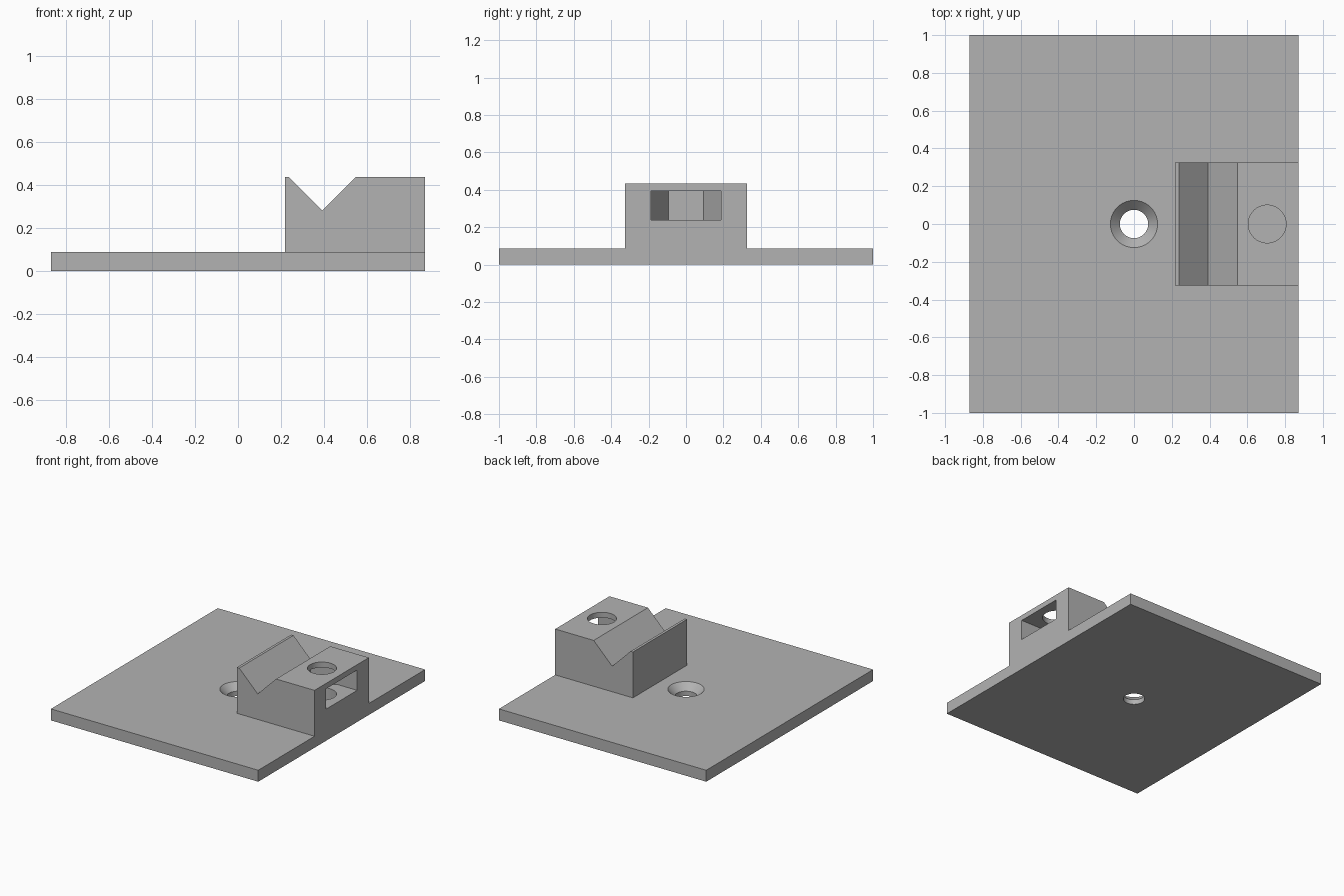
import bpy, bmesh, math
from mathutils import Vector

if "Cube" in bpy.data.objects:
    bpy.data.objects.remove(bpy.data.objects["Cube"])

W, L, T, TOP = 0.87, 1.0, 0.087, 0.435   # half width, half length, plate top, block top
BX = 0.705                               # bolt axis

grey = bpy.data.materials.new("grey")
grey.diffuse_color = (0.45, 0.45, 0.45, 1)
grey.use_nodes = True
grey.node_tree.nodes["Principled BSDF"].inputs["Base Color"].default_value = grey.diffuse_color


def prism(name, points, direction):
    """Extrude a planar outline along a direction."""
    bm = bmesh.new()
    face = bm.faces.new([bm.verts.new(p) for p in points])
    ext = bmesh.ops.extrude_face_region(bm, geom=[face])
    verts = [g for g in ext["geom"] if isinstance(g, bmesh.types.BMVert)]
    bmesh.ops.translate(bm, verts=verts, vec=Vector(direction))
    bmesh.ops.recalc_face_normals(bm, faces=bm.faces)
    mesh = bpy.data.meshes.new(name)
    bm.to_mesh(mesh)
    bm.free()
    mesh.materials.append(grey)
    ob = bpy.data.objects.new(name, mesh)
    bpy.context.collection.objects.link(ob)
    return ob


def cone(name, x, z0, z1, r0, r1):
    """Upright cylinder or cone on the y = 0 line."""
    bpy.ops.mesh.primitive_cone_add(vertices=64, radius1=r0, radius2=r1, depth=z1 - z0,
                                    location=(x, 0, (z0 + z1) / 2))
    ob = bpy.context.object
    ob.name = name
    ob.data.materials.append(grey)
    return ob


def combine(target, tool, operation):
    mod = target.modifiers.new(tool.name, "BOOLEAN")
    mod.operation, mod.solver, mod.object = operation, "EXACT", tool
    bpy.context.view_layer.objects.active = target
    bpy.ops.object.modifier_apply(modifier=mod.name)
    bpy.data.objects.remove(tool, do_unlink=True)


# base plate
plate = prism("base_plate", [(-W, -L, 0), (W, -L, 0), (W, L, 0), (-W, L, 0)], (0, 0, T))

# clamp block with V groove
profile = [(0.218, 0.03), (W, 0.03), (W, TOP), (0.547, TOP), (0.3925, 0.2805),
           (0.238, TOP), (0.218, TOP)]
block = prism("vee_block", [(x, -0.325, z) for x, z in profile], (0, 0.65, 0))
combine(plate, block, "UNION")

# countersunk screw hole
combine(plate, cone("screw_hole", 0, -0.1, 0.2, 0.075, 0.075), "DIFFERENCE")
combine(plate, cone("countersink", 0, T - 0.05, T + 0.02, 0.075, 0.145), "DIFFERENCE")

# bolt hole and hexagonal nut slot opening on the right side
combine(plate, cone("bolt_hole", BX, T, 0.6, 0.1, 0.1), "DIFFERENCE")
R = 0.186
hexa = [(BX + R * math.cos(a), R * math.sin(a)) for a in
        (math.radians(d) for d in (180 - 0, 120, 240))]
back = BX - R * math.sqrt(3) / 2
outline = [(1.0, -R), (1.0, R), (BX, R), (back, R / 2), (back, -R / 2), (BX, -R)]
combine(plate, prism("nut_slot", [(x, y, 0.24) for x, y in outline], (0, 0, 0.154)), "DIFFERENCE")

# smooth holes, sharp edges
plate.name = "vee_block_plate"
bpy.ops.object.select_all(action="DESELECT")
plate.select_set(True)
bpy.context.view_layer.objects.active = plate
bpy.ops.object.shade_smooth_by_angle(angle=math.radians(30))
